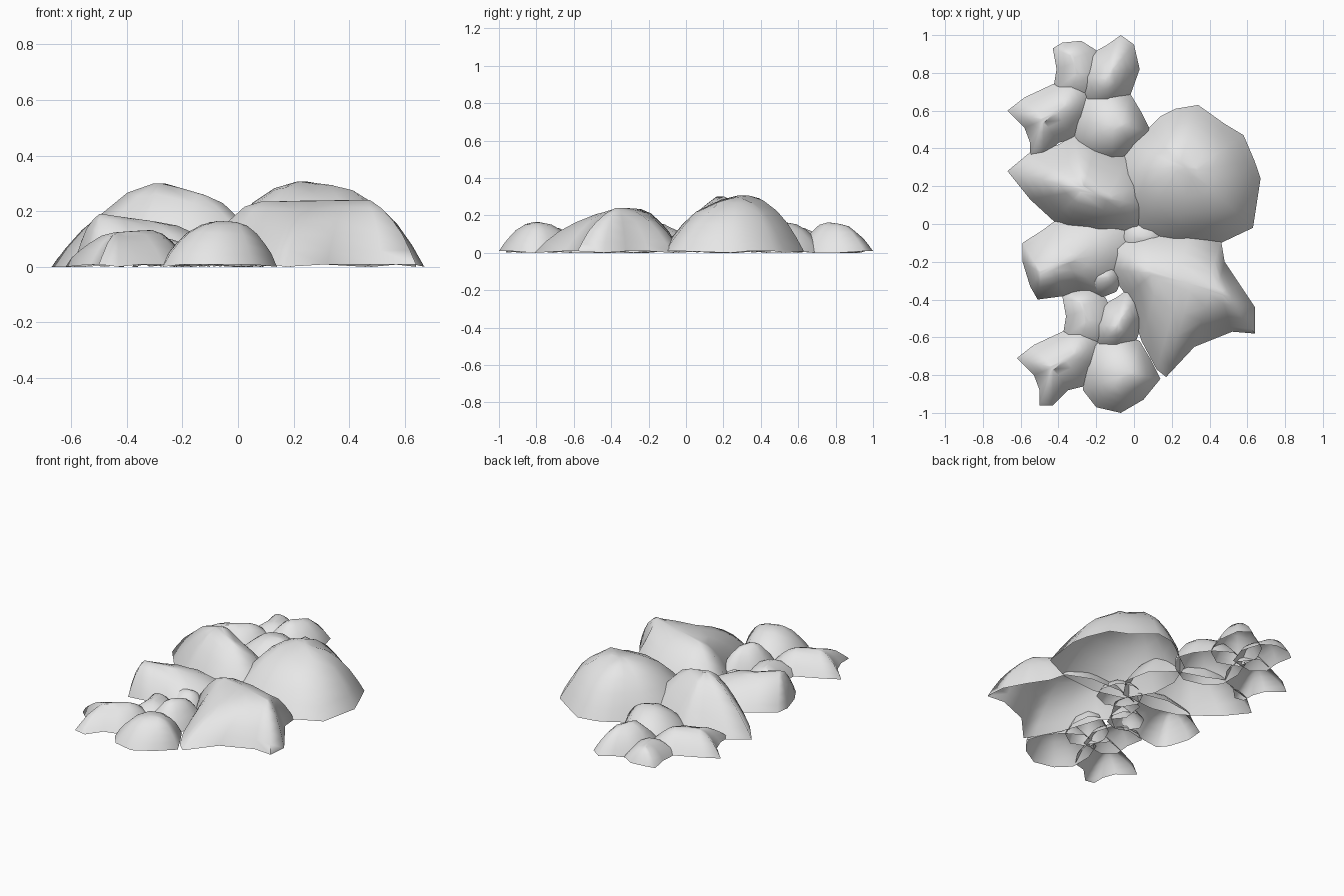
import bpy, bmesh, math, random
from mathutils import Vector

random.seed(4)
cube = bpy.data.objects.get("Cube")
if cube:
    bpy.data.objects.remove(cube, do_unlink=True)

# Single stone colour
GREY = (0.8, 0.8, 0.8, 1)
stone = bpy.data.materials.new("pale_grey_stone")
stone.use_nodes = True
stone.diffuse_color = GREY
stone.node_tree.nodes["Principled BSDF"].inputs["Base Color"].default_value = GREY

LEVELS = (0, 0.12, 0.27, 0.45, 0.68, 0.92)
RIM = 0.009


def nearest_on_ridge(p, a, b):
    """Closest point on the ridge line a-b, measured in plan."""
    d = (b - a).to_2d()
    t = (p - a).to_2d().dot(d) / max(d.length_squared, 1e-6)
    return a.lerp(b, min(max(t, 0), 1))


def mound(name, outline, start, end, bulge, shift=(0, 0), scale=1.0):
    """Hollow boulder shell rising from a base outline to a short ridge."""
    pivot = Vector(start).to_2d()

    def place(p):
        q = (Vector(p[:2]) - pivot) * scale + pivot + Vector(shift)
        return Vector((q.x, q.y, p[2] if len(p) > 2 else 0))

    a, b = place(start), place(end)
    base = [place(p) for p in outline]
    bm = bmesh.new()
    rings = []
    for s in LEVELS:
        ring = []
        for p in base:
            top = nearest_on_ridge(p, a, b)
            v = p.lerp(top, s)
            v.z = RIM + (top.z - RIM) * (1 - (1 - s) ** bulge)
            if 0 < s < 0.8:
                v.z *= random.uniform(0.97, 1.03)
            ring.append(bm.verts.new(v))
        rings.append(ring)
    n = len(base)
    for low, high in zip(rings, rings[1:]):
        for i in range(n):
            j = (i + 1) % n
            bm.faces.new((low[i], low[j], high[j], high[i]))
    # Cap along the ridge
    tip = bm.verts.new((a + b) / 2)
    for i in range(n):
        bm.faces.new((rings[-1][i], rings[-1][(i + 1) % n], tip))
    bmesh.ops.recalc_face_normals(bm, faces=bm.faces)
    if sum(f.normal.z for f in bm.faces) < 0:
        bmesh.ops.reverse_faces(bm, faces=bm.faces)
    # Rest a few rim points on the ground
    for v in rings[0][::4]:
        v.co.z = 0
    mesh = bpy.data.meshes.new(name)
    bm.to_mesh(mesh)
    bm.free()
    mesh.materials.append(stone)
    obj = bpy.data.objects.new(name, mesh)
    bpy.context.collection.objects.link(obj)
    bpy.ops.object.select_all(action='DESELECT')
    obj.select_set(True)
    bpy.context.view_layer.objects.active = obj
    bpy.ops.object.shade_smooth_by_angle(angle=math.radians(85))


# Large boulders, overlapping where they meet
mound("large_back_boulder",
      [(.67, .24), (.63, -.02), (.44, -.11), (.2, -.13), (.02, -.07), (-.09, .08), (-.1, .25),
       (-.03, .43), (.08, .51), (.14, .57), (.22, .61), (.34, .63), (.48, .53), (.58, .47),
       (.64, .33)],
      (.24, .31, .308), (.31, .28, .295), 2.15)
mound("large_front_boulder",
      [(.64, -.44), (.64, -.58), (.52, -.57), (.32, -.65), (.17, -.81), (.12, -.77),
       (.04, -.62), (-.04, -.38), (-.14, -.24), (-.13, -.1), (.08, -.03), (.3, -.03),
       (.46, -.08), (.48, -.2), (.56, -.32)],
      (.1, -.26, .236), (.46, -.36, .242), 1.9)
mound("ridged_back_boulder",
      [(-.67, .28), (-.55, .38), (-.4, .42), (-.32, .47), (-.2, .43), (-.03, .36), (.1, .24),
       (.13, .08), (.05, -.04), (-.2, -.07), (-.36, -.03), (-.43, .02), (-.55, .13)],
      (-.27, .18, .305), (-.14, .14, .262), 1.65)
mound("flat_front_boulder",
      [(-.59, -.2), (-.59, -.1), (-.48, -.03), (-.4, .03), (-.2, .07), (-.02, .02),
       (.02, -.15), (-.07, -.3), (-.17, -.38), (-.27, -.36), (-.36, -.38), (-.51, -.4),
       (-.55, -.33)],
      (-.49, -.26, .192), (-.33, -.18, .165), 1.9)


# Cluster of four small rocks, used at the front and at the back
def cluster(where, shift, scale):
    mound(where + "_pointed_rock",
          [(-.62, -.71), (-.53, -.64), (-.38, -.57), (-.26, -.53), (-.17, -.62), (-.2, -.76),
           (-.27, -.86), (-.35, -.88), (-.43, -.96), (-.5, -.96), (-.5, -.88), (-.53, -.8)],
          (-.43, -.76, .125), (-.32, -.69, .133), 1.8, shift)
    mound(where + "_round_rock",
          [(.14, -.82), (.05, -.93), (-.07, -1), (-.2, -.97), (-.27, -.88), (-.28, -.75),
           (-.23, -.62), (-.1, -.56), (.03, -.62), (.09, -.72)],
          (-.06, -.8, .165), (-.02, -.79, .162), 2.1, shift)
    mound(where + "_oval_rock",
          [(.08, -.49), (.05, -.36), (-.02, -.31), (-.09, -.36), (-.18, -.41), (-.24, -.53),
           (-.22, -.67), (-.09, -.72), (.03, -.63)],
          (-.09, -.54, .163), (-.07, -.5, .155), 1.9, shift, scale)
    mound(where + "_small_rock",
          [(-.38, -.38), (-.33, -.35), (-.23, -.34), (-.15, -.39), (-.1, -.51), (-.15, -.64),
           (-.3, -.67), (-.38, -.61), (-.36, -.49)],
          (-.28, -.42, .1), (-.25, -.51, .1), 1.8, shift)


cluster("front", (0, 0), .85)
cluster("back", (-.05, 1.31), 1)

# Pebbles filling the gaps between boulders
for name, x, y, r, h in (("middle_pebble", .05, -.07, .14, .09),
                         ("side_pebble", -.17, -.28, .11, .1)):
    ring = [(x + r * math.cos(k * math.tau / 8), y + r * math.sin(k * math.tau / 8))
            for k in range(8)]
    mound(name, ring, (x - .02, y, h), (x + .02, y, h), 2)
